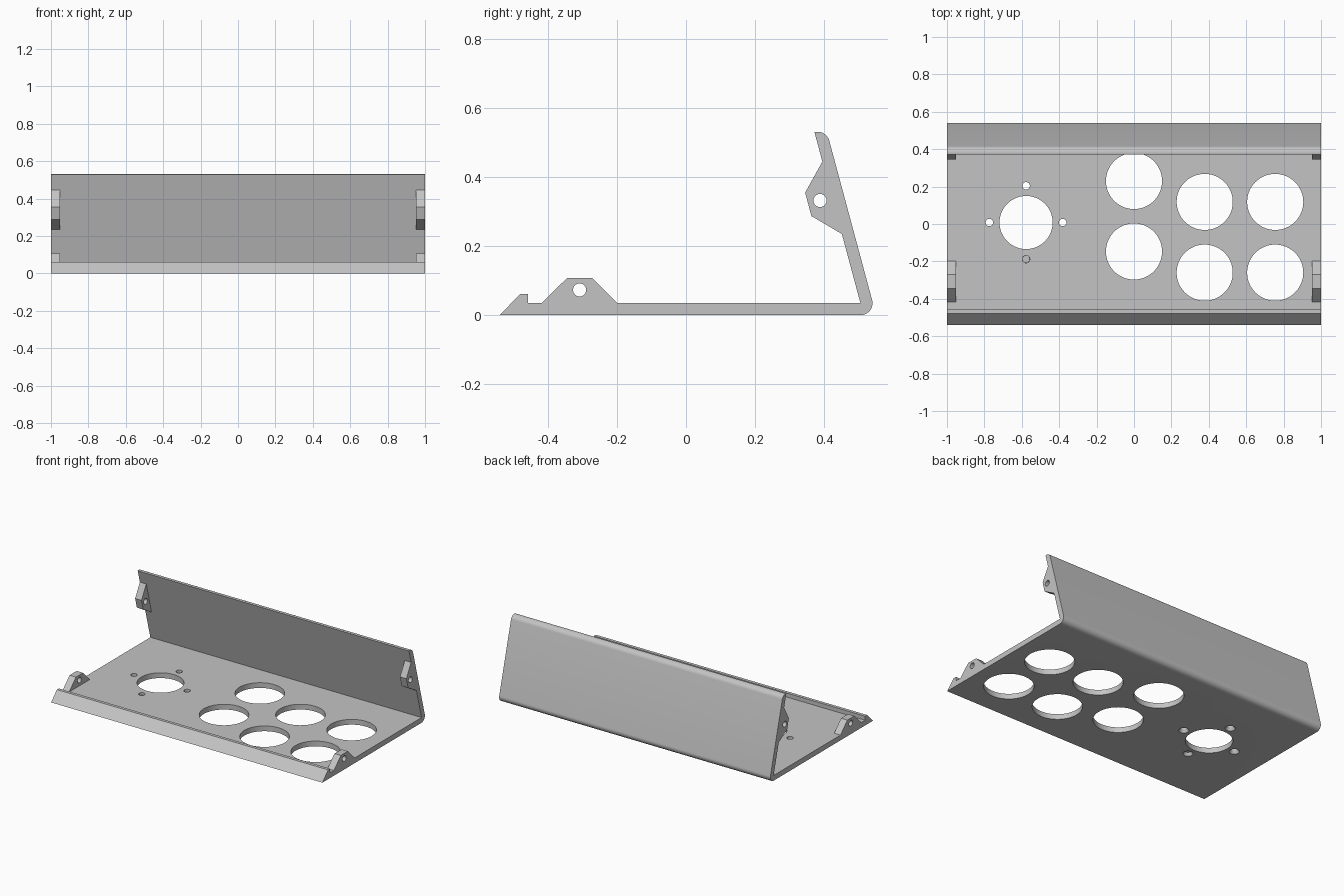
import bpy, bmesh, math

if "Cube" in bpy.data.objects:
    bpy.data.objects.remove(bpy.data.objects["Cube"])

gray = bpy.data.materials.new("light_gray")
gray.diffuse_color = (0.55, 0.55, 0.55, 1)
gray.use_nodes = True
gray.node_tree.nodes["Principled BSDF"].inputs["Base Color"].default_value = gray.diffuse_color


def activate(ob):
    bpy.ops.object.select_all(action='DESELECT')
    ob.select_set(True)
    bpy.context.view_layer.objects.active = ob


def extrude_x(name, profile, x0, x1):
    """Solid from a (y, z) profile, extruded along x."""
    bm = bmesh.new()
    face = bm.faces.new([bm.verts.new((x0, y, z)) for y, z in profile])
    out = bmesh.ops.extrude_face_region(bm, geom=[face])
    moved = [v for v in out['geom'] if isinstance(v, bmesh.types.BMVert)]
    bmesh.ops.translate(bm, verts=moved, vec=(x1 - x0, 0, 0))
    bmesh.ops.recalc_face_normals(bm, faces=bm.faces)
    mesh = bpy.data.meshes.new(name)
    bm.to_mesh(mesh)
    bm.free()
    mesh.materials.append(gray)
    ob = bpy.data.objects.new(name, mesh)
    bpy.context.collection.objects.link(ob)
    return ob


def drill(ob, loc, r1, r2, depth, rot=(0, 0, 0), sides=48):
    """Cut a round or tapered hole and discard the cutter."""
    bpy.ops.mesh.primitive_cone_add(vertices=sides, radius1=r1, radius2=r2,
                                    depth=depth, location=loc, rotation=rot)
    cutter = bpy.context.object
    cutter.hide_render = True
    cutter.data.materials.append(gray)
    activate(ob)
    mod = ob.modifiers.new("hole", 'BOOLEAN')
    mod.operation = 'DIFFERENCE'
    mod.solver = 'EXACT'
    mod.object = cutter
    bpy.ops.object.modifier_apply(modifier=mod.name)
    bpy.data.objects.remove(cutter, do_unlink=True)


def arc(cy, cz, r, a0, a1, n):
    angles = [math.radians(a0 + (a1 - a0) * i / n) for i in range(n + 1)]
    return [(cy + r * math.cos(a), cz + r * math.sin(a)) for a in angles]


# Folded panel: front lip, base, rounded bend and leaning back wall
T = 0.035
profile = [(-0.54, 0)]
profile += arc(0.505, T, T, -90, 15, 12)
profile += arc(0.381, 0.496, T, 15, 105, 12)
profile += [(0.505, T), (-0.458, T), (-0.458, 0.062), (-0.479, 0.062)]
panel = extrude_x("folded_panel", profile, -1, 1)

# Six large round openings
for x, y in [(0, 0.23), (0, -0.147), (0.378, 0.118), (0.378, -0.26),
             (0.755, 0.118), (0.755, -0.26)]:
    drill(panel, (x, y, T / 2), 0.15, 0.15, 0.08, sides=64)

# Socket opening with four countersunk screw holes
sx, sy = -0.577, 0.008
drill(panel, (sx, sy, T / 2), 0.142, 0.142, 0.08, sides=64)
for dx, dy in [(1, 0), (-1, 0), (0, 1), (0, -1)]:
    x, y = sx + 0.196 * dx, sy + 0.196 * dy
    drill(panel, (x, y, T / 2), 0.02, 0.02, 0.08, sides=32)
    drill(panel, (x, y, 0.009), 0.032, 0.0195, 0.022, sides=32)

# Screw tabs at both ends of the base and the back wall
base_tab = [(-0.418, T), (-0.345, 0.107), (-0.271, 0.107), (-0.199, T)]
wall_tab = [(0.395, 0.445), (0.345, 0.355), (0.363, 0.287), (0.4514, 0.235)]
tabs = []
for side, sign in (("left", -1), ("right", 1)):
    for kind, shape, (hy, hz) in (("base", base_tab, (-0.308, 0.073)),
                                  ("wall", wall_tab, (0.388, 0.332))):
        tab = extrude_x(f"{kind}_tab_{side}", shape, sign * 0.953, sign)
        drill(tab, (sign * 0.976, hy, hz), 0.019, 0.019, 0.1,
              rot=(0, math.pi / 2, 0), sides=32)
        tabs.append(tab)

for ob in [panel] + tabs:
    activate(ob)
    bpy.ops.object.shade_smooth_by_angle(angle=math.radians(25))
